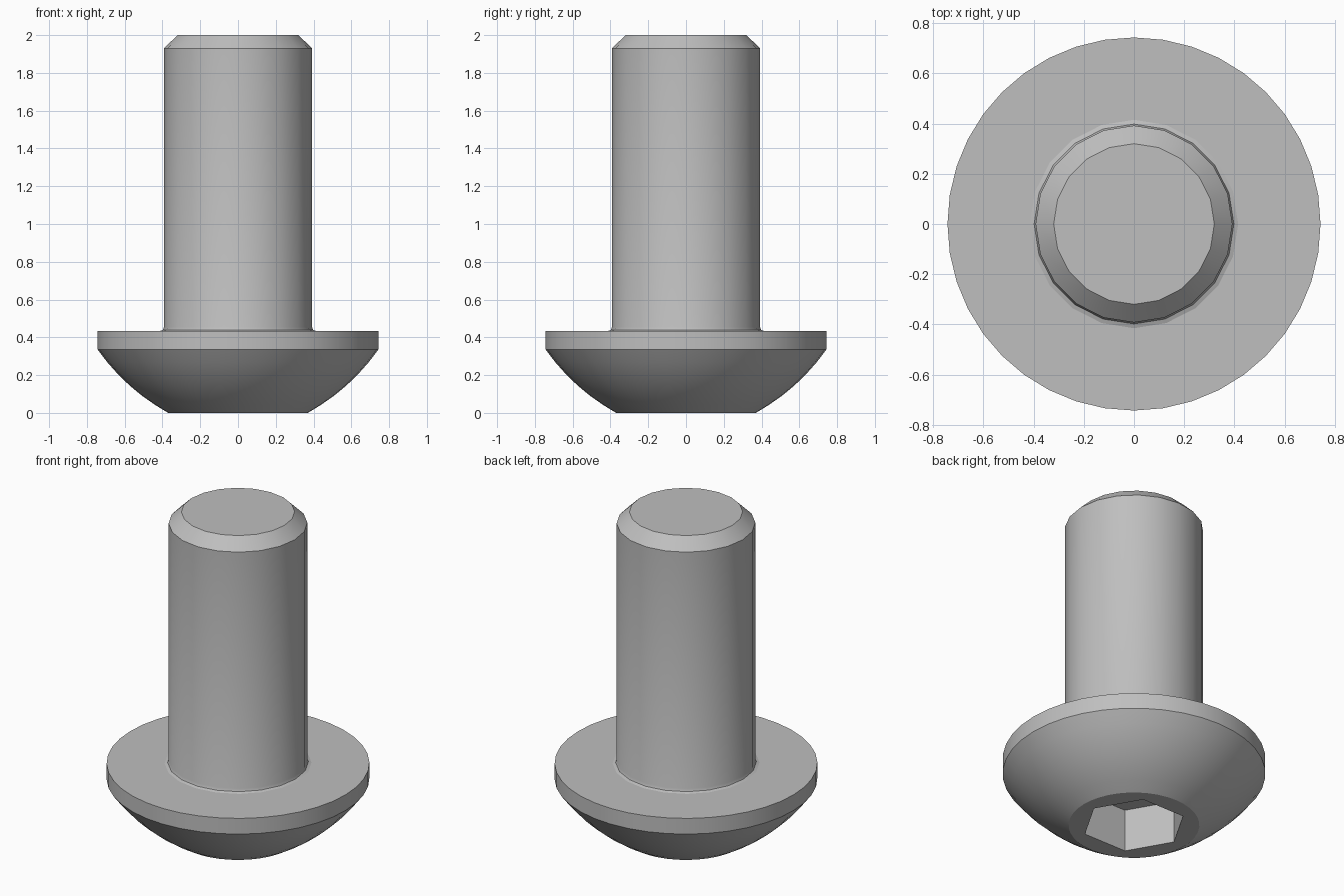
import bpy
import bmesh
from math import cos, sin, pi, radians

if "Cube" in bpy.data.objects:
    bpy.data.objects.remove(bpy.data.objects["Cube"])

steel = bpy.data.materials.new("grey steel")
steel.use_nodes = True
GREY = (0.52, 0.52, 0.52, 1)
steel.diffuse_color = GREY
steel.node_tree.nodes["Principled BSDF"].inputs["Base Color"].default_value = GREY


def ring(bm, radius, z, sides):
    return [bm.verts.new((radius * cos(2 * pi * i / sides), radius * sin(2 * pi * i / sides), z))
            for i in range(sides)]


def skin(bm, profile, sides):
    """Stack rings along a (radius, z) profile and join them with quads."""
    rings = [ring(bm, r, z, sides) for r, z in profile]
    for a, b in zip(rings, rings[1:]):
        for i in range(sides):
            j = (i + 1) % sides
            bm.faces.new((a[i], a[j], b[j], b[i]))
    return rings


def loop_edges(bm, verts):
    return [bm.edges.get((verts[i - 1], verts[i])) for i in range(len(verts))]


def finish(bm, name):
    bmesh.ops.recalc_face_normals(bm, faces=bm.faces)
    mesh = bpy.data.meshes.new(name)
    bm.to_mesh(mesh)
    bm.free()
    mesh.materials.append(steel)
    obj = bpy.data.objects.new(name, mesh)
    bpy.context.collection.objects.link(obj)
    bpy.ops.object.select_all(action="DESELECT")
    obj.select_set(True)
    bpy.context.view_layer.objects.active = obj
    bpy.ops.object.shade_smooth_by_angle(angle=radians(28))
    return obj


# Domed head with a short straight rim and a flat upper face
bm = bmesh.new()
dome = [(0.37, 0), (0.44, 0.043), (0.51, 0.092), (0.575, 0.146),
        (0.636, 0.205), (0.692, 0.268), (0.743, 0.335)]
head = skin(bm, dome + [(0.743, 0.433)], 40)
bm.faces.new(head[-1])

# Hexagonal drive socket sunk into the flat end of the dome
socket = skin(bm, [(0.295, 0), (0.295, 0.265)], 6)
bm.faces.new(socket[-1])
bmesh.ops.triangle_fill(bm, use_beauty=True, normal=(0, 0, -1),
                        edges=loop_edges(bm, head[0]) + loop_edges(bm, socket[0]))
finish(bm, "head")

# Shank with a small fillet at the head and a chamfered tip
bm = bmesh.new()
shank = skin(bm, [(0.415, 0.433), (0.398, 0.439), (0.392, 0.455),
                  (0.392, 1.93), (0.32, 2.0)], 20)
bm.faces.new(shank[-1])
finish(bm, "shank")
